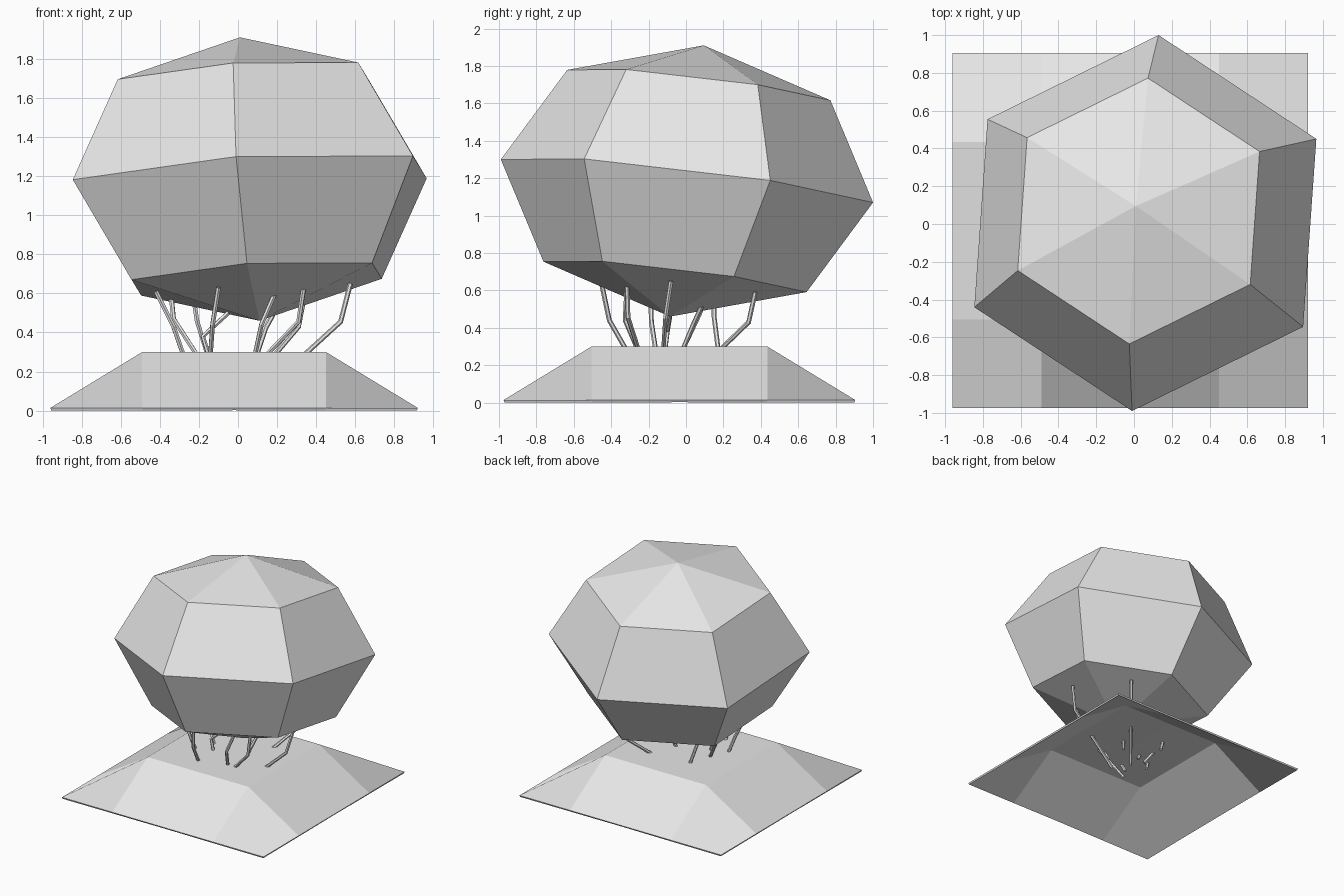
import bpy
import bmesh
from mathutils import Matrix, Vector

cube = bpy.data.objects.get("Cube")
if cube:
    bpy.data.objects.remove(cube, do_unlink=True)

# One pale grey for everything
grey = bpy.data.materials.new("pale_grey")
grey.use_nodes = True
grey.diffuse_color = (0.8, 0.8, 0.8, 1)
grey.node_tree.nodes["Principled BSDF"].inputs["Base Color"].default_value = (0.8, 0.8, 0.8, 1)


def add_object(name, mesh):
    mesh.materials.clear()
    mesh.materials.append(grey)
    obj = bpy.data.objects.new(name, mesh)
    bpy.context.scene.collection.objects.link(obj)
    return obj


def mesh_from_bmesh(name, bm):
    mesh = bpy.data.meshes.new(name)
    bm.to_mesh(mesh)
    bm.free()
    return mesh


# Body: coarse six-sided sphere, slightly squashed and leaning
centre = Vector((0.06, 0.005, 1.185))
axis_x = Vector((1.005, -0.06, 0.07))
axis_y = Vector((0.07, 0.995, -0.115))
axis_z = Vector((-0.05, 0.09, 0.725))
lean = Matrix((axis_x, axis_y, axis_z)).transposed().to_4x4()
bm = bmesh.new()
bmesh.ops.create_uvsphere(bm, u_segments=6, v_segments=4, radius=1)
bmesh.ops.transform(bm, matrix=Matrix.Translation(centre) @ lean, verts=bm.verts)
add_object("body", mesh_from_bmesh("body", bm))

# Base: four by four sheet with its inner points raised to a plateau
step = 0.47
bm = bmesh.new()
grid = [[bm.verts.new((-0.96 + step * i, -0.975 + step * j,
                       0.3 if 0 < i < 4 and 0 < j < 4 else 0.014))
         for j in range(5)] for i in range(5)]
for i in range(4):
    for j in range(4):
        bm.faces.new((grid[i][j], grid[i + 1][j], grid[i + 1][j + 1], grid[i][j + 1]))
base = add_object("base", mesh_from_bmesh("base", bm))
rim = base.modifiers.new("thickness", "SOLIDIFY")
rim.thickness = 0.014
rim.offset = -1


# Legs: thin bent rods that pass through the plateau
def add_leg(name, top, knee, foot, extend=0.6):
    top, knee, foot = Vector(top), Vector(knee), Vector((*foot, 0.3))
    tail = foot + (foot - knee) * extend
    curve = bpy.data.curves.new(name, "CURVE")
    curve.dimensions = "3D"
    curve.bevel_depth = 0.013
    curve.bevel_resolution = 1
    curve.use_fill_caps = True
    spline = curve.splines.new("POLY")
    spline.points.add(2)
    for point, co in zip(spline.points, (top, knee, tail)):
        point.co = (*co, 1)
    spline.use_smooth = False
    rod = bpy.data.objects.new(name, curve)
    mesh = bpy.data.meshes.new_from_object(rod)
    bpy.data.objects.remove(rod)
    mesh.shade_flat()
    add_object(name, mesh)


add_leg("front_left_leg", (0.21, -0.315, 0.65), (0.12, -0.325, 0.44), (0.09, -0.265))
add_leg("front_right_leg", (-0.1, -0.45, 0.63), (-0.13, -0.41, 0.44), (-0.14, -0.33))
add_leg("front_outer_leg", (0.335, -0.315, 0.62), (0.31, -0.31, 0.455), (0.16, -0.26), 1.4)
add_leg("left_leg", (0.575, -0.08, 0.65), (0.525, -0.11, 0.455), (0.355, -0.12), 1.4)
add_leg("back_left_leg", (0.34, 0.37, 0.59), (0.31, 0.335, 0.43), (0.2, 0.2), 1.6)
add_leg("inner_left_leg", (0.2, 0.09, 0.53), (0.14, 0.04, 0.42), (0.1, -0.01))
add_leg("right_leg", (-0.42, -0.19, 0.61), (-0.33, -0.185, 0.43), (-0.285, -0.165))
add_leg("back_right_leg", (-0.34, 0.11, 0.57), (-0.33, 0.07, 0.47), (-0.22, -0.01))
add_leg("back_leg", (-0.225, 0.15, 0.56), (-0.21, 0.15, 0.46), (-0.16, 0.17))
add_leg("inner_right_leg", (-0.05, -0.08, 0.5), (-0.18, -0.1, 0.38), (-0.155, -0.11))
